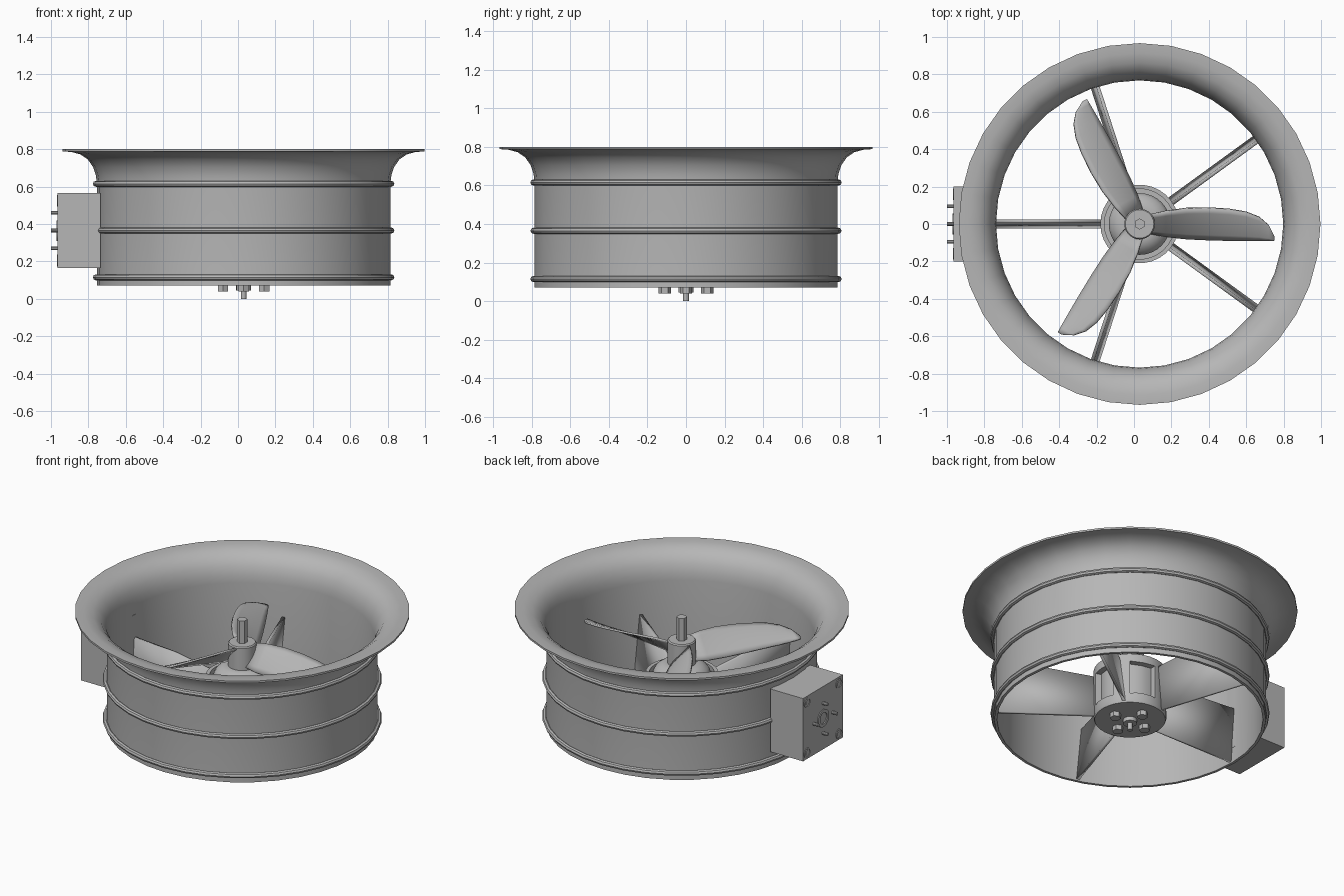
import bpy, bmesh, math
from mathutils import Matrix, Vector

default = bpy.data.objects.get("Cube")
if default:
    bpy.data.objects.remove(default, do_unlink=True)

AXIS = 0.03  # x of the fan axis

grey = bpy.data.materials.new("plain grey metal")
grey.use_nodes = True
GREY = (0.47, 0.47, 0.47, 1)
grey.diffuse_color = GREY
grey.node_tree.nodes["Principled BSDF"].inputs["Base Color"].default_value = GREY


def finish(name, bm, matrix=None, smooth=35):
    """Turn a bmesh into a named, shaded object."""
    bmesh.ops.remove_doubles(bm, verts=bm.verts, dist=1e-5)
    bmesh.ops.recalc_face_normals(bm, faces=bm.faces)
    if matrix:
        bm.transform(matrix)
    mesh = bpy.data.meshes.new(name)
    bm.to_mesh(mesh)
    bm.free()
    mesh.materials.append(grey)
    obj = bpy.data.objects.new(name, mesh)
    bpy.context.collection.objects.link(obj)
    bpy.ops.object.select_all(action="DESELECT")
    obj.select_set(True)
    bpy.context.view_layer.objects.active = obj
    if smooth:
        bpy.ops.object.shade_smooth_by_angle(angle=math.radians(smooth))
    return obj


def lathe(profile, sides, closed=False):
    """Spin an (r, z) profile round the z axis."""
    bm = bmesh.new()
    pts = [bm.verts.new((r, 0, z)) for r, z in profile]
    edges = [bm.edges.new(p) for p in zip(pts, pts[1:])]
    if closed:
        edges.append(bm.edges.new((pts[-1], pts[0])))
    bmesh.ops.spin(bm, geom=pts + edges, cent=(0, 0, 0), axis=(0, 0, 1),
                   angle=math.tau, steps=sides, use_merge=True)
    bmesh.ops.remove_doubles(bm, verts=bm.verts, dist=1e-5)
    bmesh.ops.recalc_face_normals(bm, faces=bm.faces)
    return bm


def rod(name, radius, start, end, sides):
    """Straight rod between two points."""
    a, b = Vector(start), Vector(end)
    bm = bmesh.new()
    bmesh.ops.create_cone(bm, cap_ends=True, segments=sides, radius1=radius,
                          radius2=radius, depth=(b - a).length)
    turn = (b - a).to_track_quat("Z", "Y").to_matrix().to_4x4()
    return finish(name, bm, Matrix.Translation((a + b) / 2) @ turn)


def sheet(rows):
    """Grid of faces through rows of points."""
    bm = bmesh.new()
    grid = [[bm.verts.new(p) for p in row] for row in rows]
    for r0, r1 in zip(grid, grid[1:]):
        for i in range(len(r0) - 1):
            bm.faces.new((r0[i], r0[i + 1], r1[i + 1], r1[i]))
    return bm


def thicken(obj, thickness):
    mod = obj.modifiers.new("thickness", "SOLIDIFY")
    mod.thickness = thickness
    mod.offset = 0


def about_axis(degrees):
    return Matrix.Translation((AXIS, 0, 0)) @ Matrix.Rotation(math.radians(degrees), 4, "Z")


centre = about_axis(0)

# Duct with flared intake
outer = [(0.785, 0.07), (0.785, 0.62), (0.79, 0.66), (0.805, 0.705),
         (0.833, 0.745), (0.872, 0.772), (0.92, 0.785), (0.967, 0.788)]
inner = [(0.967, 0.8), (0.915, 0.799), (0.862, 0.787), (0.82, 0.758),
         (0.79, 0.715), (0.774, 0.665), (0.768, 0.62), (0.768, 0.07)]
finish("duct", lathe(outer + inner, 36, closed=True), centre)

# Bands round the duct
for name, z in (("lower_band", 0.115), ("middle_band", 0.365), ("upper_band", 0.615)):
    ring = [(0.79 + 0.016 * math.cos(a), z + 0.016 * math.sin(a))
            for a in (math.tau * k / 8 for k in range(8))]
    finish(name, lathe(ring, 36, closed=True), centre)

# Motor can with five recessed side windows
can = lathe([(0, 0.07), (0.205, 0.07), (0.21, 0.08), (0.21, 0.12), (0.21, 0.35),
             (0.21, 0.39), (0.188, 0.39), (0.188, 0.36), (0, 0.36)], 30)
for k in range(5):
    window = []
    for f in can.faces:
        c = f.calc_center_median()
        turn = (math.degrees(math.atan2(c.y, c.x)) - 72 * k + 180) % 360 - 180
        if 0.13 < c.z < 0.34 and abs(turn) < 24 and math.hypot(c.x, c.y) > 0.2:
            window.append(f)
    bmesh.ops.inset_region(can, faces=window, thickness=0.012, depth=0)
    bmesh.ops.inset_region(can, faces=window, thickness=0.001, depth=-0.035)
finish("motor_can", can, centre)

# Motor bell, blade hub and shafts
finish("motor_bell", lathe([(0.165, 0.35), (0.165, 0.4), (0.15, 0.425),
                            (0.115, 0.45), (0.085, 0.455), (0, 0.455)], 32), centre)
finish("blade_hub", lathe([(0, 0.45), (0.082, 0.45), (0.082, 0.595),
                           (0.076, 0.602), (0, 0.602)], 28), centre)
rod("top_shaft", 0.03, (AXIS, 0, 0.59), (AXIS, 0, 0.745), 6)
rod("bottom_shaft", 0.015, (AXIS, 0, 0), (AXIS, 0, 0.08), 12)
rod("bottom_collar", 0.04, (AXIS, 0, 0.045), (AXIS, 0, 0.08), 16)

# Bolts under the motor
for k in range(4):
    a = math.tau * k / 4
    x, y = AXIS + 0.11 * math.cos(a), 0.11 * math.sin(a)
    rod("motor_bolt", 0.032, (x, y, 0.04), (x, y, 0.075), 6)

# Stator vanes, leaning slightly
for k in range(5):
    rows = [[(0.19, 0.015, 0.08), (0.48, 0.015, 0.08), (0.775, 0.015, 0.08)],
            [(0.19, -0.015, 0.35), (0.48, -0.015, 0.4), (0.775, -0.015, 0.42)]]
    vane = finish("stator_vane", sheet(rows), about_axis(36 + 72 * k))
    thicken(vane, 0.018)

# Fan blades: radius, trailing edge, leading edge, pitch in degrees
SECTIONS = [(0.06, -0.05, 0.05, 50), (0.14, -0.066, 0.068, 44), (0.25, -0.078, 0.084, 37),
            (0.37, -0.084, 0.087, 32), (0.48, -0.087, 0.08, 28), (0.57, -0.088, 0.065, 26),
            (0.64, -0.088, 0.038, 24), (0.69, -0.088, -0.005, 22), (0.72, -0.087, -0.065, 20)]
for k in range(3):
    rows = []
    for r, low, high, pitch in SECTIONS:
        row = []
        for i in range(7):
            t = i / 6
            y = low + (high - low) * t
            camber = 0.05 * (high - low) * (1 - (2 * t - 1) ** 2)
            row.append((r, y, 0.53 + y * math.tan(math.radians(pitch)) + camber))
        rows.append(row)
    blade = finish("fan_blade", sheet(rows), about_axis(120 * k), smooth=60)
    thicken(blade, 0.012)

# Control box on the side of the duct
MID = 0.365
bm = bmesh.new()
bmesh.ops.create_cube(bm, size=1, matrix=Matrix.Translation((-0.85, 0, MID))
                      @ Matrix.Diagonal((0.23, 0.4, 0.4, 1)))
finish("control_box", bm, smooth=0)

# Box fittings: central ring, corner screws and contact pins
to_side = Matrix.Translation((-0.965, 0, MID)) @ Matrix.Rotation(-math.pi / 2, 4, "Y")
finish("socket_ring", lathe([(0.035, 0), (0.035, 0.006), (0.055, 0.006), (0.055, 0)],
                            24, closed=True), to_side)
for sy in (-1, 1):
    for sz in (-1, 1):
        y, z = 0.16 * sy, MID + 0.16 * sz
        rod("corner_screw", 0.02, (-0.95, y, z), (-0.969, y, z), 6)
        spot = Matrix.Translation((0, y, 0.16 * sz))
        finish("screw_rim", lathe([(0.025, 0), (0.025, 0.004), (0.031, 0.004), (0.031, 0)],
                                  16, closed=True), spot @ to_side)
for k in range(4):
    a = math.tau * k / 4
    y, z = 0.095 * math.cos(a), MID + 0.095 * math.sin(a)
    rod("contact_pin", 0.01, (-0.95, y, z), (-1, y, z), 10)
